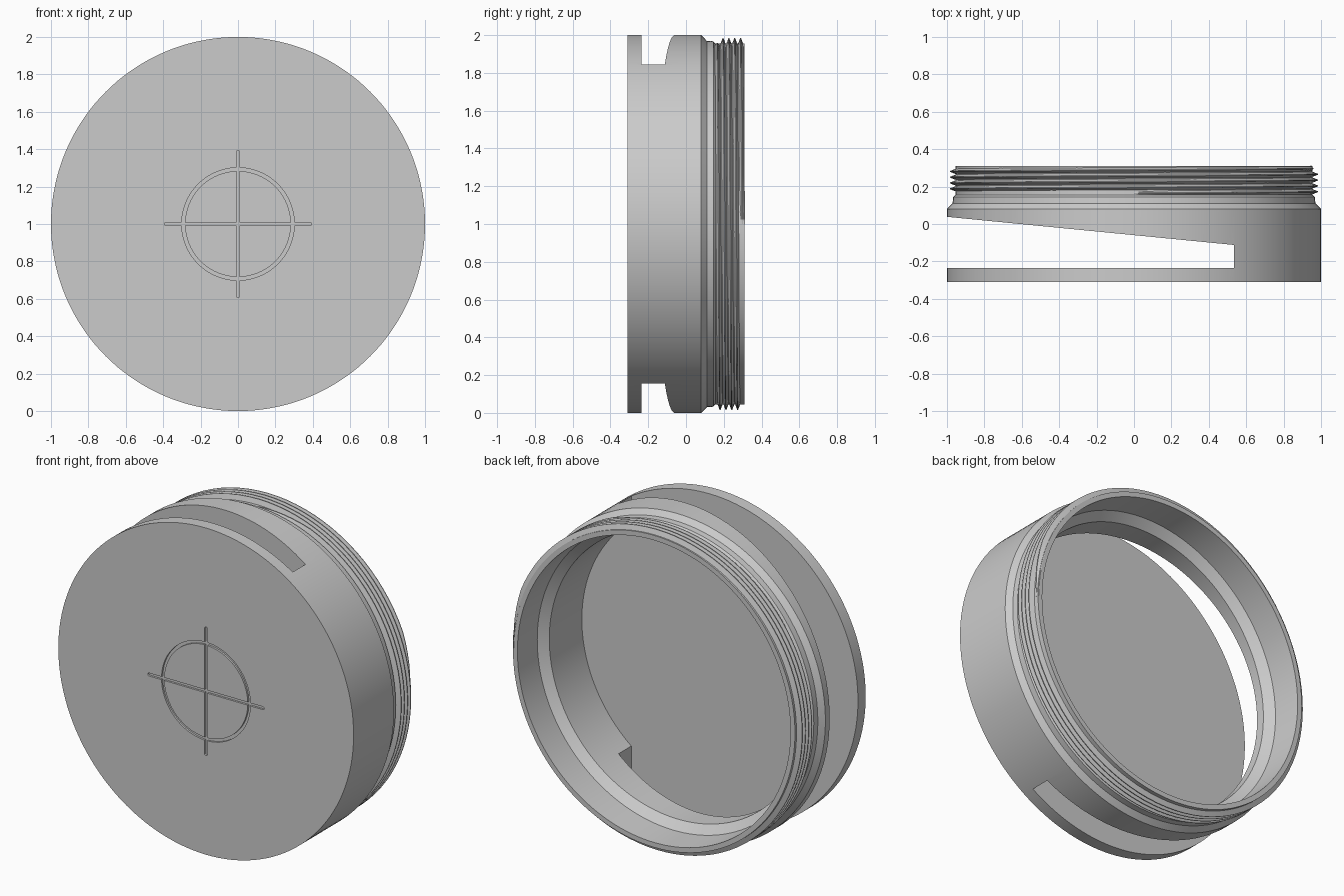
import bpy
import bmesh
from math import sin, cos, pi

cube = bpy.data.objects.get("Cube")
if cube:
    bpy.data.objects.remove(cube, do_unlink=True)

grey = bpy.data.materials.new("plain grey")
grey.use_nodes = True
grey.diffuse_color = (0.6, 0.6, 0.6, 1)
grey.node_tree.nodes["Principled BSDF"].inputs["Base Color"].default_value = (0.6, 0.6, 0.6, 1)

SEGMENTS = 144


def finish(name, bm):
    bmesh.ops.recalc_face_normals(bm, faces=bm.faces[:])
    mesh = bpy.data.meshes.new(name)
    bm.to_mesh(mesh)
    bm.free()
    mesh.materials.append(grey)
    ob = bpy.data.objects.new(name, mesh)
    bpy.context.collection.objects.link(ob)
    return ob


def on_axis(r, y, a):
    """Point at radius r and angle a around the horizontal axis."""
    return (r * sin(a), y, 1 + r * cos(a))


def lathe(name, profile, closed):
    """Revolve (radius, y) points; an open profile is capped with discs."""
    bm = bmesh.new()
    rings = [[bm.verts.new(on_axis(r, y, 2 * pi * i / SEGMENTS)) for i in range(SEGMENTS)]
             for r, y in profile]
    pairs = list(zip(rings, rings[1:]))
    if closed:
        pairs.append((rings[-1], rings[0]))
    else:
        bm.faces.new(rings[0])
        bm.faces.new(rings[-1])
    for a, b in pairs:
        for i in range(SEGMENTS):
            j = (i + 1) % SEGMENTS
            bm.faces.new((a[i], a[j], b[j], b[i]))
    return finish(name, bm)


def prism(name, outline, shift):
    """Extrude a flat outline along a vector."""
    bm = bmesh.new()
    face = bm.faces.new([bm.verts.new(p) for p in outline])
    top = bmesh.ops.extrude_face_region(bm, geom=[face], use_keep_orig=True)["geom"]
    moved = [g for g in top if isinstance(g, bmesh.types.BMVert)]
    bmesh.ops.translate(bm, verts=moved, vec=shift)
    return finish(name, bm)


def activate(ob):
    bpy.ops.object.select_all(action="DESELECT")
    ob.select_set(True)
    bpy.context.view_layer.objects.active = ob


def cut(ob, cutter):
    cutter.hide_render = True
    mod = ob.modifiers.new("cut", "BOOLEAN")
    mod.operation = "DIFFERENCE"
    mod.solver = "EXACT"
    mod.object = cutter
    activate(ob)
    bpy.ops.object.modifier_apply(modifier=mod.name)
    bpy.data.objects.remove(cutter, do_unlink=True)


# Cup body: closed front plate, stepped bore, chamfered shoulder and thread neck
FRONT, FLOOR, BACK = -0.31, -0.235, 0.31
body = lathe("cup_body", [
    (1, FRONT), (1, 0.08), (0.97, 0.11), (0.967, 0.145), (0.955, 0.155),
    (0.955, BACK), (0.925, BACK), (0.92, 0.125), (0.87, 0.08), (0.87, FLOOR)], False)

# Tapered side slot, open through the wall
cut(body, prism("slot_cutter", [
    (0.535, FLOOR, -0.2), (0.535, -0.112, -0.2), (-1.2, 0.058, -0.2), (-1.2, FLOOR, -0.2)],
    (0, 0, 2.4)))

# Engraved crosshair on the front plate
DEPTH, HALF, REACH = 0.012, 0.009, 0.385


def bar_outline(vertical):
    points = []
    for end in (0, pi):
        for k in range(9):
            a = end - pi / 2 + pi * k / 8
            u = (REACH if end == 0 else -REACH) + HALF * cos(a)
            v = HALF * sin(a)
            points.append((v, FRONT - 0.01, 1 + u) if vertical else (u, FRONT - 0.01, 1 + v))
    return points


for vertical in (False, True):
    cut(body, prism("bar_cutter", bar_outline(vertical), (0, DEPTH + 0.01, 0)))
cut(body, lathe("ring_cutter", [
    (0.283, FRONT - 0.01), (0.301, FRONT - 0.01),
    (0.301, FRONT + DEPTH), (0.283, FRONT + DEPTH)], True))

# Helical thread ridge with run-out at both ends
PITCH, TURNS, STEPS = 0.031, 4.25, 96
bm = bmesh.new()
count = int(TURNS * STEPS)
sections = []
for i in range(count + 1):
    a = 2 * pi * i / STEPS
    y = 0.165 + PITCH * i / STEPS
    fade = min(1, i / 6, (count - i) / 6)
    crest = 0.956 + 0.029 * fade
    sections.append([bm.verts.new(on_axis(r, y + d, a)) for r, d in
                     ((0.95, -PITCH * 0.49), (crest, -0.002), (crest, 0.002), (0.95, PITCH * 0.49))])
for p, q in zip(sections, sections[1:]):
    for k in range(4):
        n = (k + 1) % 4
        bm.faces.new((p[k], p[n], q[n], q[k]))
bm.faces.new(sections[0])
bm.faces.new(sections[-1])
thread = finish("screw_thread", bm)

for ob in (body, thread):
    activate(ob)
    bpy.ops.object.shade_smooth_by_angle(angle=pi / 9)
